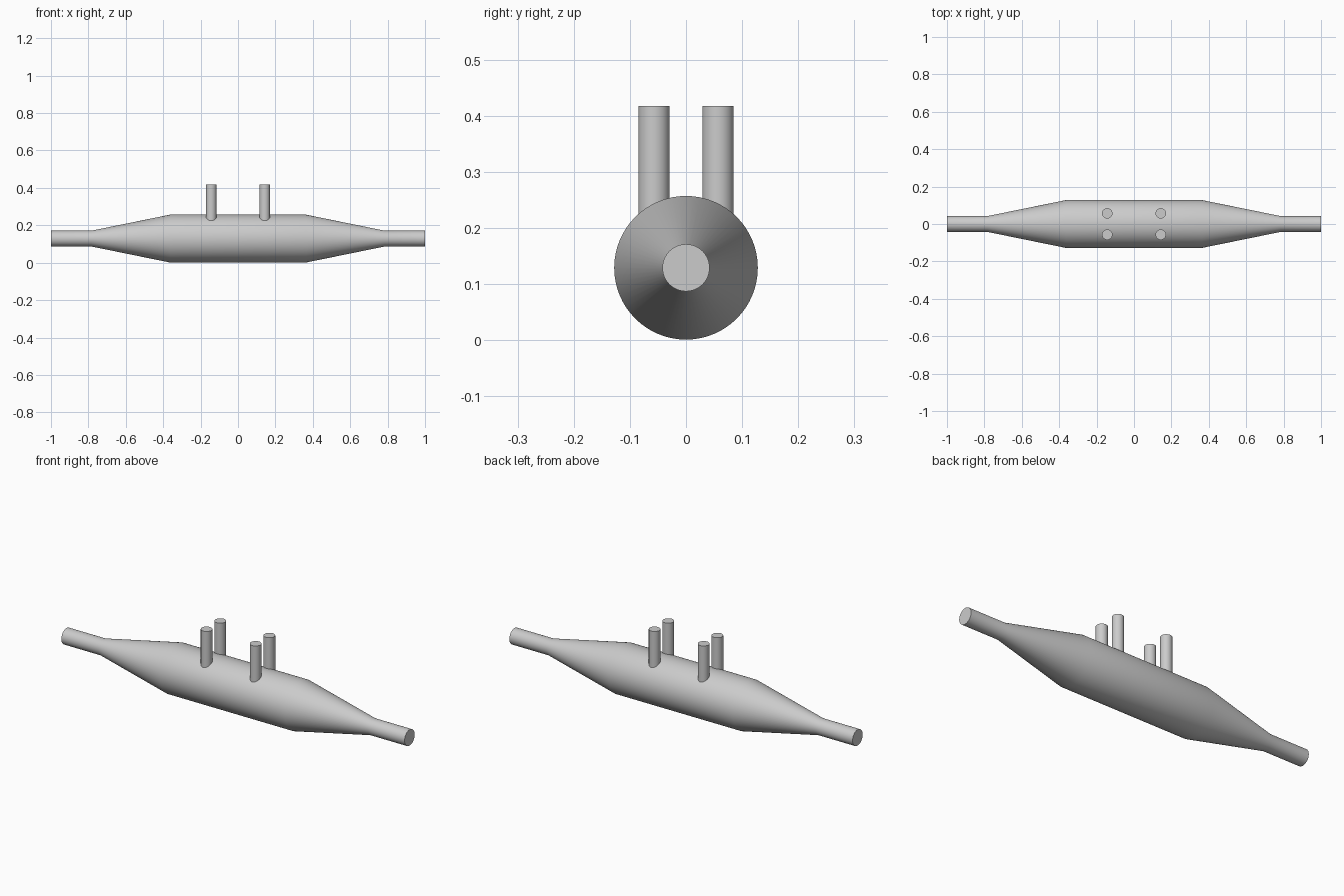
import bpy
import bmesh
import math
from mathutils import Matrix

cube = bpy.data.objects.get("Cube")
if cube:
    bpy.data.objects.remove(cube, do_unlink=True)

grey = bpy.data.materials.new("light_grey")
grey.use_nodes = True
colour = (0.6, 0.6, 0.6, 1)
grey.diffuse_color = colour
grey.node_tree.nodes["Principled BSDF"].inputs["Base Color"].default_value = colour

AXIS_Z = 0.129


def lathe(name, profile, segments, matrix):
    """Revolve (radius, height) points about z, cap both ends, then place."""
    bm = bmesh.new()
    rings = []
    for radius, height in profile:
        angles = [math.tau * i / segments for i in range(segments)]
        rings.append([bm.verts.new((radius * math.cos(a), radius * math.sin(a), height))
                      for a in angles])
    for low, high in zip(rings, rings[1:]):
        for i in range(segments):
            j = (i + 1) % segments
            bm.faces.new((low[i], low[j], high[j], high[i]))
    bm.faces.new(rings[0][::-1])
    bm.faces.new(rings[-1])
    bm.transform(matrix)
    mesh = bpy.data.meshes.new(name)
    bm.to_mesh(mesh)
    bm.free()
    mesh.materials.append(grey)
    obj = bpy.data.objects.new(name, mesh)
    bpy.context.collection.objects.link(obj)
    bpy.ops.object.select_all(action="DESELECT")
    obj.select_set(True)
    bpy.context.view_layer.objects.active = obj
    bpy.ops.object.shade_smooth_by_angle(angle=math.radians(30))
    return obj


# Tapered body with a narrow pipe at each end, lying along x
half = [(0.128, 0.363), (0.042, 0.785), (0.042, 1.0)]
profile = [(r, -x) for r, x in reversed(half)] + half
lathe("tapered_body", profile, 64,
      Matrix.Translation((0, 0, AXIS_Z)) @ Matrix.Rotation(math.pi / 2, 4, "Y"))

# Four upright pins, rooted inside the body
for side, sx in (("right", -1), ("left", 1)):
    for end, sy in (("front", -1), ("back", 1)):
        lathe(f"{end}_{side}_pin", [(0.028, AXIS_Z), (0.028, 0.417)], 32,
              Matrix.Translation((sx * 0.143, sy * 0.057, 0)))
